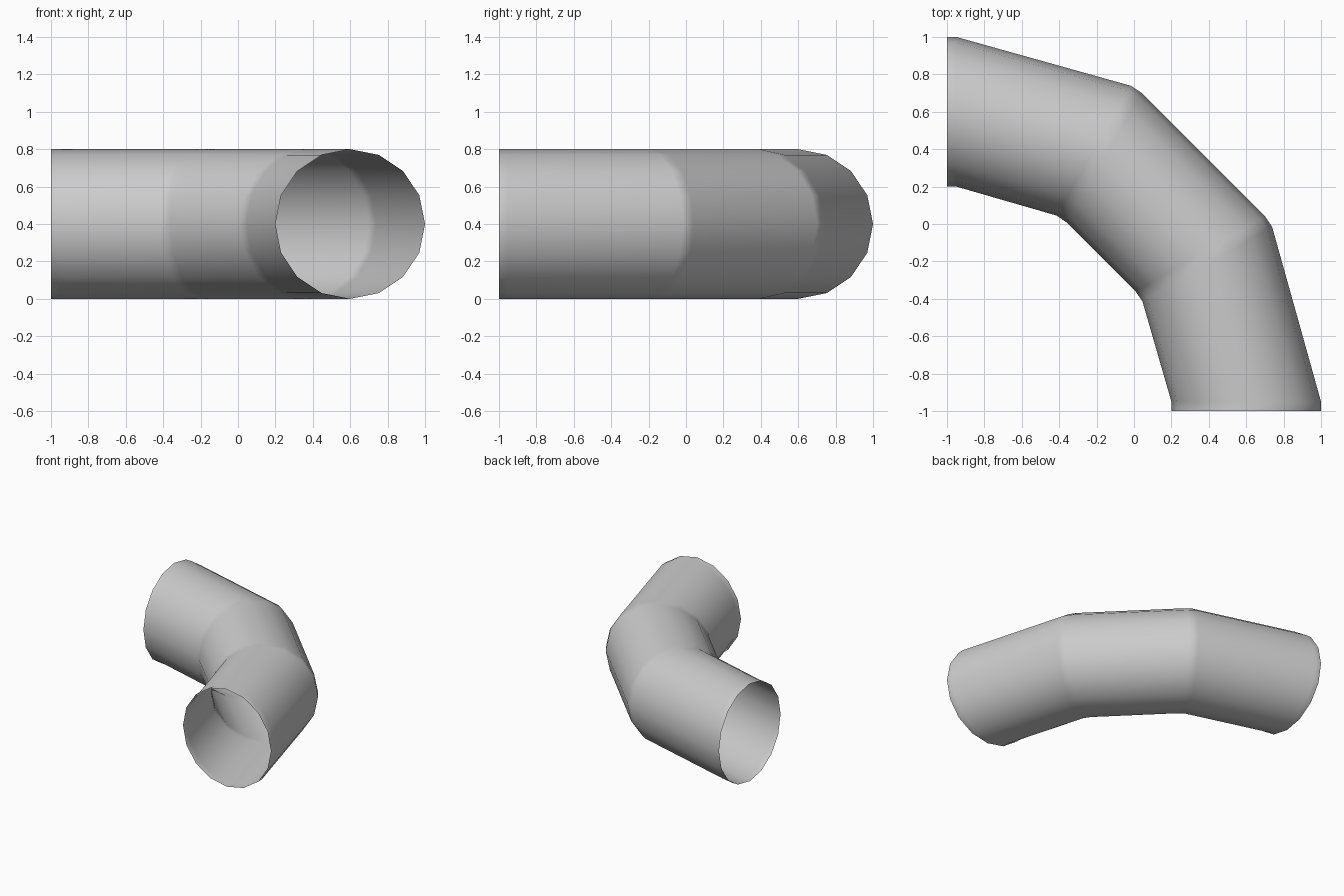
import bpy
import bmesh
import math
from mathutils import Vector

cube = bpy.data.objects.get("Cube")
if cube:
    bpy.data.objects.remove(cube, do_unlink=True)

SIDES = 16
RADIUS = 0.4

# Plain grey metal
grey = bpy.data.materials.new("grey_metal")
grey.use_nodes = True
colour = (0.6, 0.6, 0.6, 1)
grey.diffuse_color = colour
grey.node_tree.nodes["Principled BSDF"].inputs["Base Color"].default_value = colour

# Ring centres and turn angles for half of the bend; the rest mirrors across x = y
half = [(-1, 0.6, 0), (-0.95, 0.6, 0), (-0.215, 0.392, 30), (-0.16, 0.355, 30)]
stations = half + [(y, x, 90 - turn) for x, y, turn in reversed(half)]


def add_ring(bm, x, y, turn):
    """Circle standing upright, its axis turned clockwise from +x."""
    t = math.radians(turn)
    across = Vector((math.sin(t), math.cos(t), 0))
    centre = Vector((x, y, RADIUS))
    ring = []
    for i in range(SIDES):
        a = math.tau * i / SIDES
        offset = across * math.cos(a) + Vector((0, 0, math.sin(a)))
        ring.append(bm.verts.new(centre + RADIUS * offset))
    return ring


# Open-ended pipe wall
bm = bmesh.new()
rings = [add_ring(bm, *s) for s in stations]
for a, b in zip(rings, rings[1:]):
    for i in range(SIDES):
        j = (i + 1) % SIDES
        bm.faces.new((a[i], b[i], b[j], a[j])).smooth = True
bm.normal_update()
# The wall must face outward
if sum(f.normal.z * (f.calc_center_median().z - RADIUS) for f in bm.faces) < 0:
    bmesh.ops.reverse_faces(bm, faces=bm.faces[:])

mesh = bpy.data.meshes.new("pipe_elbow")
bm.to_mesh(mesh)
bm.free()
mesh.materials.append(grey)
pipe = bpy.data.objects.new("pipe_elbow", mesh)
bpy.context.collection.objects.link(pipe)

# Keep the long sections straight in shading, with soft joints
pipe.modifiers.new("soft_joints", "WEIGHTED_NORMAL").weight = 50
